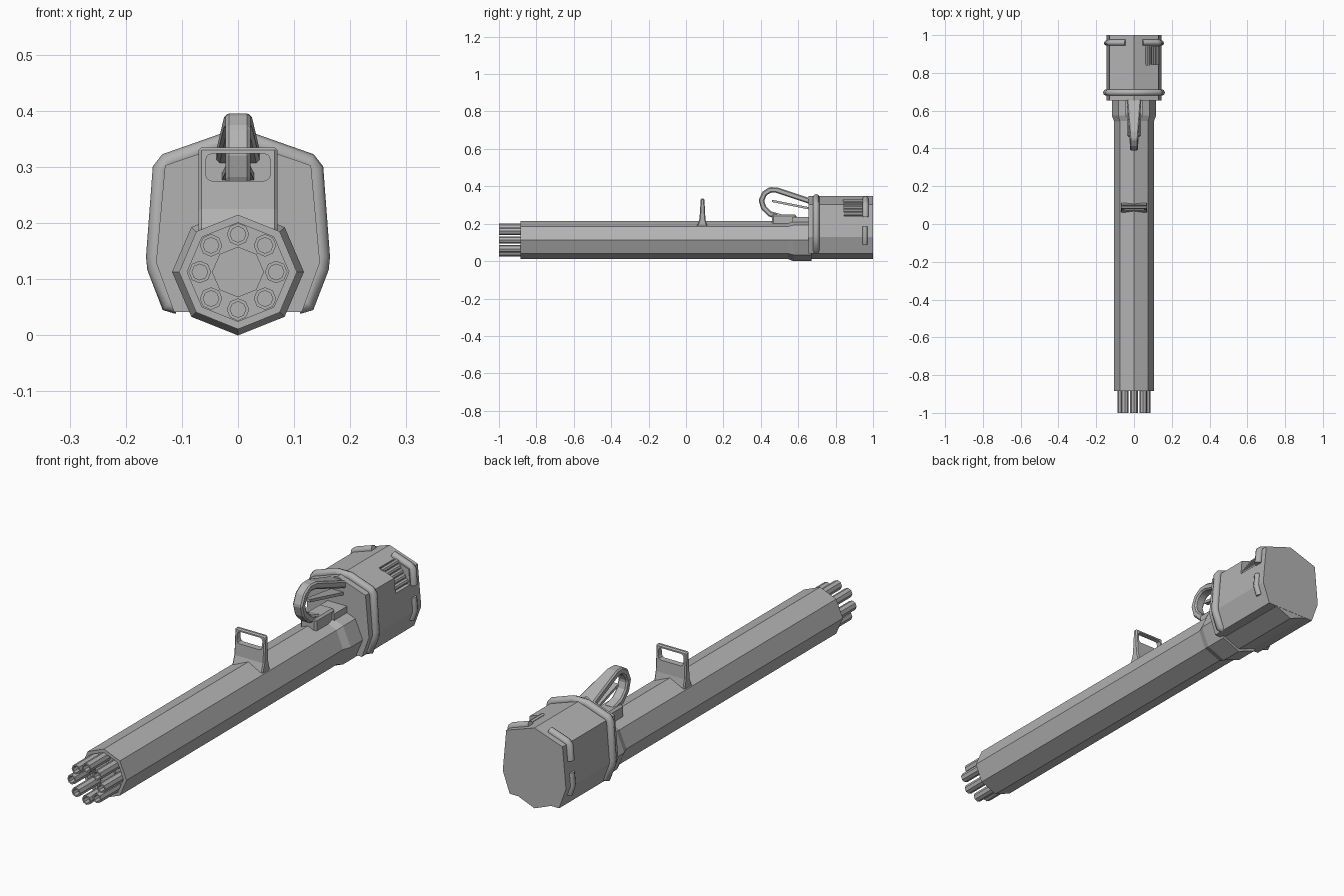
import bpy, bmesh, math
from mathutils import Vector

old = bpy.data.objects.get("Cube")
if old:
    bpy.data.objects.remove(old, do_unlink=True)

metal = bpy.data.materials.new("grey_metal")
metal.use_nodes = True
GREY = (0.45, 0.45, 0.45, 1)
metal.diffuse_color = GREY
metal.node_tree.nodes["Principled BSDF"].inputs["Base Color"].default_value = GREY

AXIS_Z = 0.113  # height of the barrel axis


def add(name, data):
    ob = bpy.data.objects.new(name, data)
    bpy.context.collection.objects.link(ob)
    data.materials.append(metal)
    return ob


def loft(name, rings):
    """Skin a list of equal-length vertex rings and cap both ends."""
    bm = bmesh.new()
    loops = [[bm.verts.new(p) for p in ring] for ring in rings]
    n = len(loops[0])
    for a, b in zip(loops, loops[1:]):
        for i in range(n):
            j = (i + 1) % n
            bm.faces.new((a[i], a[j], b[j], b[i]))
    bm.faces.new(loops[0])
    bm.faces.new(loops[-1])
    bmesh.ops.recalc_face_normals(bm, faces=bm.faces)
    me = bpy.data.meshes.new(name)
    bm.to_mesh(me)
    bm.free()
    return add(name, me)


def turned(name, profile, x=0, z=AXIS_Z, sides=8, x_scale=1):
    """Faceted solid along y from (y, radius) pairs."""
    angles = [2 * math.pi * i / sides for i in range(sides)]
    return loft(name, [[(x + x_scale * r * math.sin(a), y, z + r * math.cos(a))
                        for a in angles] for y, r in profile])


def box(name, lo, hi):
    ring = [(0, 0), (1, 0), (1, 1), (0, 1)]
    pick = lambda i, t: lo[i] if t == 0 else hi[i]
    return loft(name, [[(pick(0, u), y, pick(2, v)) for u, v in ring]
                       for y in (lo[1], hi[1])])


def finish(ob):
    """Apply the modifiers of an object."""
    dg = bpy.context.evaluated_depsgraph_get()
    ob_mesh = bpy.data.meshes.new_from_object(ob.evaluated_get(dg))
    ob.modifiers.clear()
    ob.data = ob_mesh


def bevel(ob, width, segments=1):
    mod = ob.modifiers.new("Bevel", "BEVEL")
    mod.width, mod.segments = width, segments
    mod.limit_method = "ANGLE"
    finish(ob)


def cut(ob, cutter):
    mod = ob.modifiers.new("Cut", "BOOLEAN")
    mod.object, mod.operation, mod.solver = cutter, "DIFFERENCE", "EXACT"
    cutter.hide_render = True
    finish(ob)
    bpy.data.objects.remove(cutter, do_unlink=True)


def rod(name, points, radius):
    """Round bar following a path."""
    cu = bpy.data.curves.new(name, "CURVE")
    cu.dimensions = "3D"
    cu.bevel_depth, cu.bevel_resolution, cu.use_fill_caps = radius, 2, True
    sp = cu.splines.new("POLY")
    sp.points.add(len(points) - 1)
    for p, co in zip(sp.points, points):
        p.co = (*co, 1)
    tmp = bpy.data.objects.new(name + "_path", cu)
    bpy.context.collection.objects.link(tmp)
    dg = bpy.context.evaluated_depsgraph_get()
    me = bpy.data.meshes.new_from_object(tmp.evaluated_get(dg))
    bpy.data.objects.remove(tmp, do_unlink=True)
    me.materials.clear()
    ob = add(name, me)
    bpy.ops.object.select_all(action="DESELECT")
    bpy.context.view_layer.objects.active = ob
    ob.select_set(True)
    bpy.ops.object.shade_smooth_by_angle(angle=math.radians(50))
    return ob


# Long barrel sleeve with a recessed muzzle, and the collar behind it
turned("barrel_sleeve", [(-0.875, 0.045), (-0.865, 0.045), (-0.865, 0.088),
                         (-0.885, 0.088), (-0.885, 0.102), (0.999, 0.102)], x_scale=1.03)
turned("collar", [(0.54, 0.1), (0.575, 0.113), (0.67, 0.113)], x_scale=1.04)

# Ring of hollow barrels
for i in range(8):
    a = math.pi * i / 4
    turned(f"barrel_{i + 1}", [(-0.95, 0.014), (-1, 0.014), (-1, 0.02), (-0.85, 0.02)],
           0.068 * math.sin(a), AXIS_Z + 0.067 * math.cos(a))

# Rear housing
half = [(0.13, 0.303), (0.146, 0.13), (0.114, 0.042)]
outline = [(0, 0.347)] + half + [(-x, z) for x, z in reversed(half)]
housing = loft("housing", [[(x, y, z) for x, z in outline] for y in (0.655, 1)])
cut(housing, box("vent_cutter", (0.06, 0.845, 0.24), (0.2, 0.94, 0.4)))

# Bars lying inside the corner opening
for i in range(5):
    t = i / 4
    turned(f"vent_bar_{i + 1}", [(0.84, 0.011), (0.945, 0.011)],
           0.072 + 0.046 * t, 0.318 - 0.066 * t)

# Band around the housing, open underneath
side = [(0.03, 0.342), (0.125, 0.309), (0.136, 0.295), (0.147, 0.14),
        (0.145, 0.12), (0.123, 0.058), (0.108, 0.055)]
band = [(-x, z) for x, z in reversed(side)] + side
rod("housing_band", [(x, 0.696, z) for x, z in band], 0.017)

# Clips at the rear corners, mirrored
for label, s in (("left", 1), ("right", -1)):
    rod(f"upper_clip_{label}", [(s * x, 0.96, z) for x, z in
        [(0.045, 0.333), (0.12, 0.308), (0.133, 0.298), (0.139, 0.235)]], 0.016)
    rod(f"lower_clip_{label}", [(s * x, 0.957, z) for x, z in
        [(0.141, 0.185), (0.146, 0.13), (0.132, 0.09)]], 0.013)

# Carry handle: flat strip swept along a hooked path of (y, z, half width)
path = [(0.7, 0.308, 0.042), (0.485, 0.38, 0.025), (0.45, 0.381, 0.022),
        (0.42, 0.362, 0.022), (0.403, 0.325, 0.022), (0.415, 0.285, 0.022),
        (0.45, 0.252, 0.023), (0.51, 0.235, 0.024)]
rings = []
for i, (y, z, w) in enumerate(path):
    a, b = path[max(i - 1, 0)], path[min(i + 1, len(path) - 1)]
    t = Vector((b[0] - a[0], b[1] - a[1])).normalized() * 0.015
    ny, nz = -t.y, t.x
    rings.append([(-w, y + ny, z + nz), (w, y + ny, z + nz),
                  (w, y - ny, z - nz), (-w, y - ny, z - nz)])
bevel(loft("handle", rings), 0.006)
loft("handle_strut", [[(x, y, z + dz) for x, dz in
     [(-w, -0.006), (w, -0.006), (w, 0.006), (-w, 0.006)]]
     for y, z, w in [(0.46, 0.322, 0.01), (0.67, 0.28, 0.03)]])
bevel(box("handle_foot", (-0.036, 0.46, 0.19), (0.036, 0.59, 0.25)), 0.008)
box("handle_foot_rear", (-0.045, 0.57, 0.19), (0.045, 0.67, 0.235))

# Front sight plate with a rounded window
profile = [(0.06, 0.18), (0.06, 0.192), (0.072, 0.225), (0.079, 0.335),
           (0.098, 0.335), (0.104, 0.225), (0.112, 0.192), (0.112, 0.18)]
sight = loft("front_sight", [[(x, y, z) for y, z in profile] for x in (-0.07, 0.07)])
bevel(sight, 0.005)
window = box("window_cutter", (-0.058, 0, 0.275), (0.058, 0.2, 0.324))
bevel(window, 0.012, 2)
cut(sight, window)
